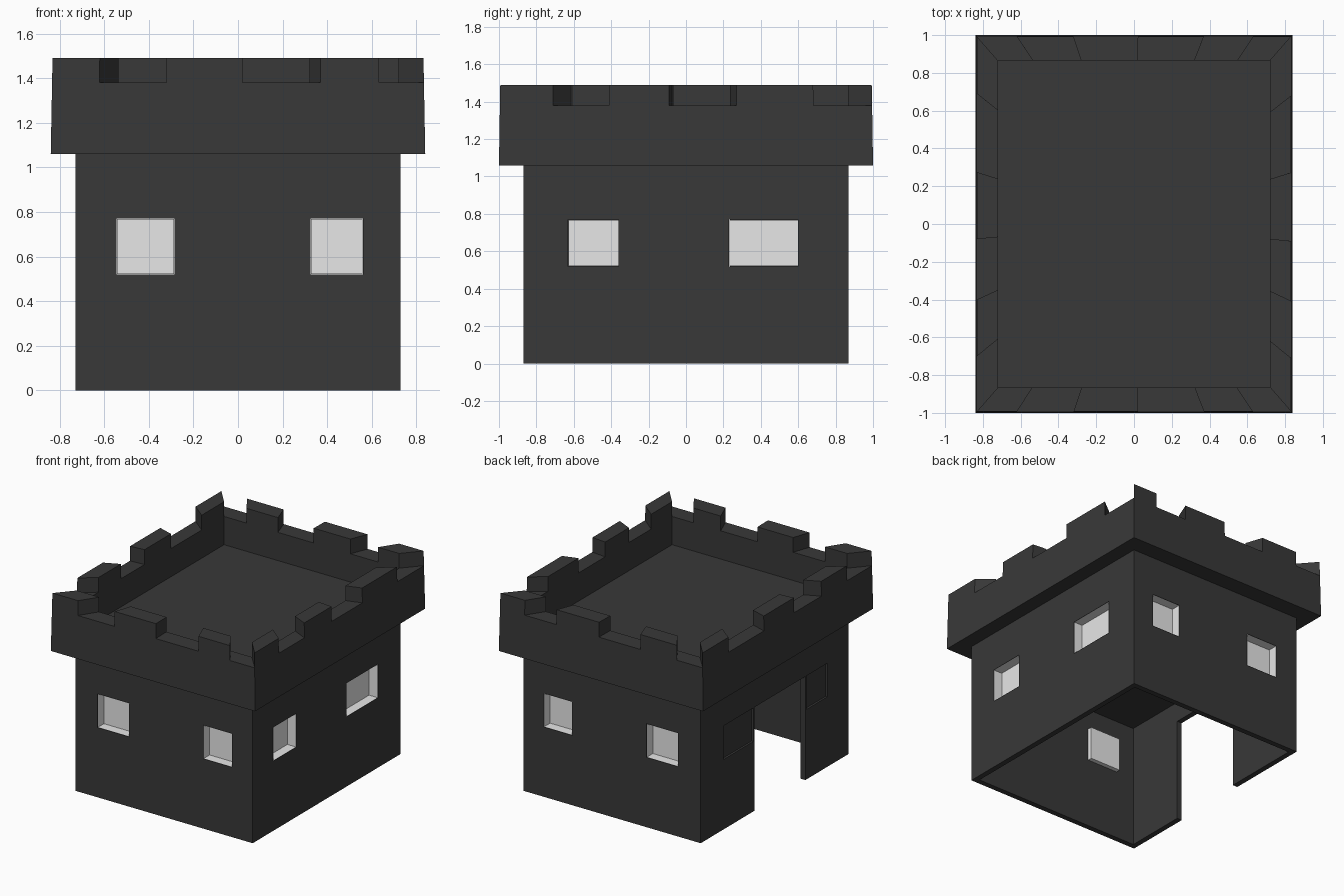
import bpy, bmesh

if "Cube" in bpy.data.objects:
    bpy.data.objects.remove(bpy.data.objects["Cube"])

def material(name, v):
    m = bpy.data.materials.new(name)
    m.diffuse_color = (v, v, v, 1)
    m.use_nodes = True
    m.node_tree.nodes["Principled BSDF"].inputs["Base Color"].default_value = m.diffuse_color
    return m

STONE = material("dark stone", 0.04)
PANE = material("light window", 0.8)

def make_object(name, bm, mat, recalc=True):
    if recalc:
        bmesh.ops.recalc_face_normals(bm, faces=bm.faces[:])
    me = bpy.data.meshes.new(name)
    bm.to_mesh(me)
    bm.free()
    me.materials.append(mat)
    ob = bpy.data.objects.new(name, me)
    bpy.context.collection.objects.link(ob)
    return ob

def add_box(bm, x0, x1, y0, y1, z0, z1):
    for v in bmesh.ops.create_cube(bm, size=1)["verts"]:
        v.co.x = x0 if v.co.x < 0 else x1
        v.co.y = y0 if v.co.y < 0 else y1
        v.co.z = z0 if v.co.z < 0 else z1

def cut(ob, boxes):
    """Subtract boxes one after another, then apply and drop the cutters."""
    cutters = []
    for b in boxes:
        bm = bmesh.new()
        add_box(bm, *b)
        c = make_object("cutter", bm, STONE)
        c.hide_render = True
        mod = ob.modifiers.new("cut", 'BOOLEAN')
        mod.operation, mod.solver, mod.object = 'DIFFERENCE', 'EXACT', c
        cutters.append(c)
    dg = bpy.context.evaluated_depsgraph_get()
    me = bpy.data.meshes.new_from_object(ob.evaluated_get(dg))
    ob.modifiers.clear()
    ob.data = me
    for c in cutters:
        bpy.data.objects.remove(c)

# Sizes
BX, BY, T = 0.73, 0.87, 0.04
Z0, Z1, DEPTH = 0.52, 0.77, 0.07
FRONT_WINDOWS = [(-0.545, -0.285), (0.325, 0.56)]
SIDE_WINDOWS = [(-0.63, -0.36), (0.23, 0.60)]

# Hollow tower body with window holes and doorway
bm = bmesh.new()
add_box(bm, -BX, BX, -BY, BY, 0, 1.10)
body = make_object("tower_body", bm, STONE)
holes = [(-BX + T, BX - T, -BY + T, BY - T, -0.1, 0.92)]
holes.append((-BX - 0.1, -BX + 0.1, -0.36, 0.235, -0.1, Z1))
pockets = []
for a, b in FRONT_WINDOWS:
    for s in (-1, 1):
        y0, y1 = sorted((s * (BY - DEPTH), s * (BY + 0.02)))
        holes.append((a, b, y0, y1, Z0, Z1))
        y0, y1 = sorted((s * (BY - DEPTH), s * BY))
        pockets.append((a, b, y0, y1, (0, s)))
for a, b in SIDE_WINDOWS:
    holes.append((BX - DEPTH, BX + 0.02, a, b, Z0, Z1))
    pockets.append((BX - DEPTH, BX, a, b, (1, 0)))
# shallow blind windows beside the doorway
holes.append((-BX - 0.02, -BX + 0.015, -0.62, -0.375, Z0, Z1))
holes.append((-BX - 0.02, -BX + 0.015, 0.25, 0.60, Z0, Z1))
cut(body, holes)

# Light window pockets: boxes open to the outside, faces turned inward
E = 0.002
for i, (x0, x1, y0, y1, d) in enumerate(pockets):
    bm = bmesh.new()
    ex, ey = (E, 0) if d[0] == 0 else (0, E)
    add_box(bm, x0 + ex, x1 - ex, y0 + ey, y1 - ey, Z0 + E, Z1 - E)
    bmesh.ops.recalc_face_normals(bm, faces=bm.faces[:])
    bm.normal_update()
    outer = [f for f in bm.faces if f.normal.x * d[0] + f.normal.y * d[1] > 0.9]
    bmesh.ops.delete(bm, geom=outer, context='FACES_ONLY')
    bmesh.ops.reverse_faces(bm, faces=bm.faces[:])
    make_object("window_%d" % (i + 1), bm, PANE, recalc=False)

# Battlement: every other segment around the rim rises into a merlon
CX, CY = 0.832, 0.993
loop = [(x, -CY) for x in (-CX, -0.62, -0.32, 0.02, 0.37, 0.63)]
loop += [(CX, y) for y in (-CY, -0.71, -0.41, -0.09, 0.27, 0.68)]
loop += [(x, CY) for x in (CX, 0.63, 0.37, 0.02, -0.32, -0.62)]
loop += [(-CX, y) for y in (CY, 0.69, 0.275, -0.08, -0.40, -0.70)]

bm = bmesh.new()

def ring(hx, hy, z):
    return [bm.verts.new((x * hx / CX, y * hy / CY, z)) for x, y in loop]

low = ring(0.84, 1.0, 1.06)
mid_out = ring(0.834, 0.995, 1.38)
top_out = ring(CX, CY, 1.49)
top_in = ring(0.72, 0.865, 1.49)
mid_in = ring(0.72, 0.865, 1.38)
deck = ring(0.72, 0.865, 1.17)
n = len(loop)
for i in range(n):
    j = (i + 1) % n
    merlon = i % 2 == 0
    path = [low, mid_out] + ([top_out, top_in] if merlon else []) + [mid_in, deck]
    for a, b in zip(path, path[1:]):
        bm.faces.new((a[i], a[j], b[j], b[i]))
    # merlon end wall
    bm.faces.new((mid_out[i], top_out[i], top_in[i], mid_in[i]))
bm.faces.new(low)
bm.faces.new(deck)
make_object("battlement", bm, STONE)
